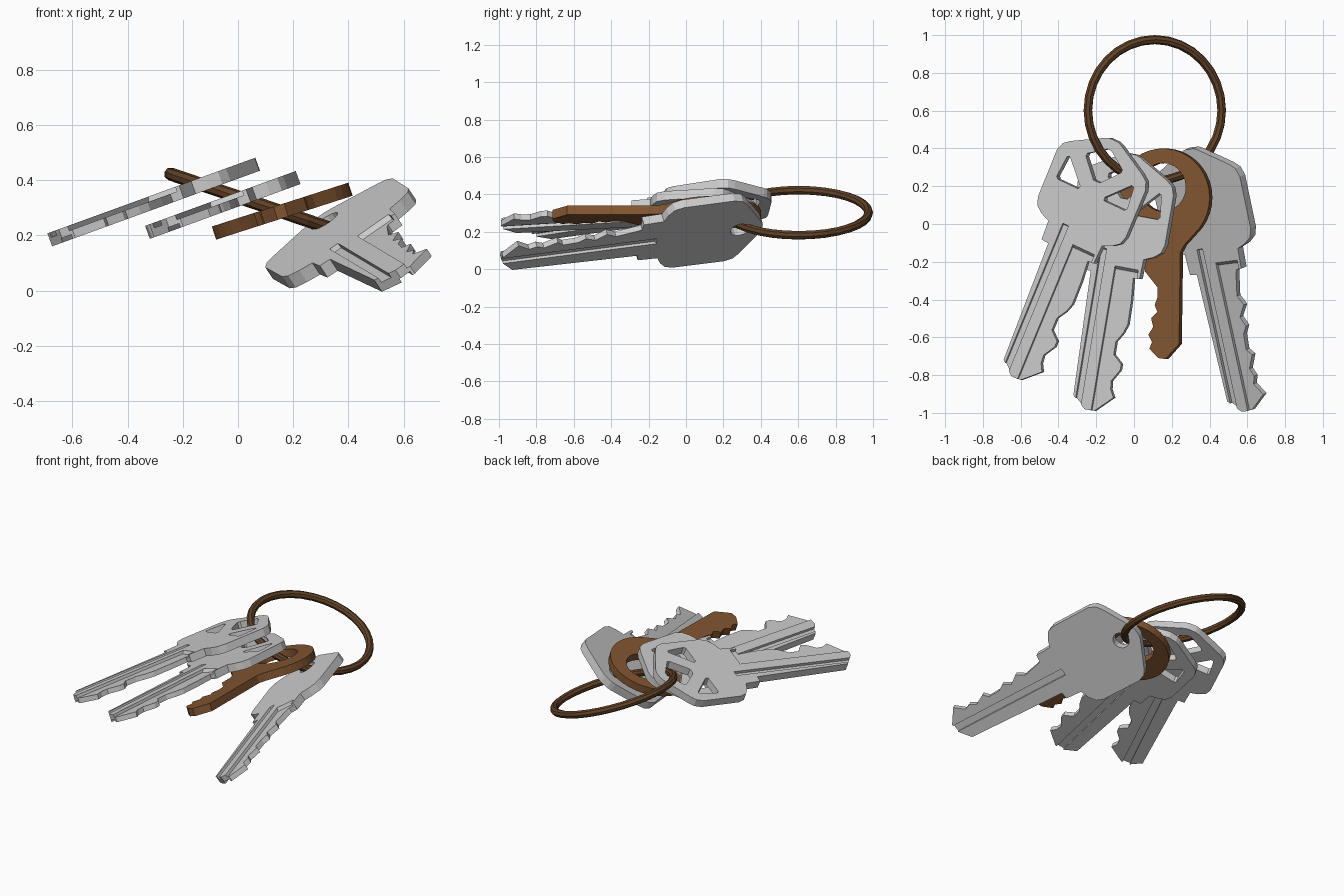
import bpy, bmesh, math
from mathutils import Matrix, Vector

if "Cube" in bpy.data.objects:
    bpy.data.objects.remove(bpy.data.objects["Cube"])

T = 0.05  # key thickness


def material(name, rgb):
    m = bpy.data.materials.new(name)
    m.diffuse_color = (*rgb, 1)
    m.use_nodes = True
    m.node_tree.nodes["Principled BSDF"].inputs["Base Color"].default_value = m.diffuse_color
    return m


def circle(cx, cy, r, n, a0=0.0, a1=360.0, closed=True):
    k = n if closed else n - 1
    return [(cx + r * math.cos(math.radians(a0 + (a1 - a0) * i / k)),
             cy + r * math.sin(math.radians(a0 + (a1 - a0) * i / k))) for i in range(n)]


def plate(name, loops, mat=None):
    """Flat plate from an outline plus hole loops, centred on local z = 0."""
    bm = bmesh.new()
    for loop in loops:
        vs = [bm.verts.new((x, y, -T / 2)) for x, y in loop]
        for a, b in zip(vs, vs[1:] + vs[:1]):
            bm.edges.new((a, b))
    bmesh.ops.triangle_fill(bm, use_beauty=True, use_dissolve=False, edges=bm.edges[:])
    ext = bmesh.ops.extrude_face_region(bm, geom=bm.faces[:])
    up = [g for g in ext["geom"] if isinstance(g, bmesh.types.BMVert)]
    bmesh.ops.translate(bm, verts=up, vec=(0, 0, T))
    bmesh.ops.recalc_face_normals(bm, faces=bm.faces[:])
    me = bpy.data.meshes.new(name)
    bm.to_mesh(me)
    bm.free()
    ob = bpy.data.objects.new(name, me)
    bpy.context.collection.objects.link(ob)
    if mat:
        me.materials.append(mat)
    return ob


def mill(ob, cuts):
    """Cut lengthwise grooves; each cut is (u0, u1, v_head, z0, z1, runout)."""
    bm = bmesh.new()
    for u0, u1, vh, z0, z1, run in cuts:
        res = bmesh.ops.create_cube(bm, size=1)
        for v in res["verts"]:
            deep = (v.co.z < 0) == (z0 > 0)
            v.co = Vector((u1 if v.co.x > 0 else u0,
                           (vh - (run if deep else 0)) if v.co.y > 0 else -1.2,
                           z1 if v.co.z > 0 else z0))
    me = bpy.data.meshes.new("groove_cutter")
    bm.to_mesh(me)
    bm.free()
    cutter = bpy.data.objects.new("groove_cutter", me)
    cutter.hide_render = True
    bpy.context.collection.objects.link(cutter)
    mod = ob.modifiers.new("grooves", "BOOLEAN")
    mod.operation, mod.solver, mod.object = "DIFFERENCE", "EXACT", cutter
    bpy.context.view_layer.objects.active = ob
    bpy.ops.object.modifier_apply(modifier=mod.name)
    bpy.data.objects.remove(cutter)


def tilted(x, y, z, tilt, turn):
    return (Matrix.Translation((x, y, z)) @ Matrix.Rotation(math.radians(-tilt), 4, "Y")
            @ Matrix.Rotation(math.radians(-turn), 4, "Z"))


# Shared steel key outline: mirrored head, toothed right blade edge
HALF = [(.025, .364), (.05, .355), (.22, .262), (.255, .235), (.272, .19), (.27, -.08),
        (.255, -.125), (.215, -.155), (.165, -.175), (.16, -.28), (.118, -.285)]
TIP = [(.025, -1.012), (-.025, -1.012), (-.1, -.95)]
DEEP_TEETH = [(.128, -.4), (.13, -.53), (.112, -.58), (.08, -.63), (.08, -.7), (.13, -.742),
              (.13, -.775), (.09, -.84), (.095, -.885), (.118, -.925)]
FINE_TEETH = [(.11, -.3), (.085, -.42), (.115, -.47), (.075, -.53), (.1, -.58), (.075, -.62),
              (.07, -.7), (.1, -.73), (.065, -.8), (.085, -.84), (.07, -.88), (.115, -.94)]
GROOVES = [(-.085, -.05, -.13, .007, .1, .03), (.012, .145, -.17, .007, .1, .08),
           (-.03, .015, -.17, -.1, -.009, .03)]


def steel_key(name, teeth, holes, matrix):
    outline = HALF + teeth + TIP + [(-x, y) for x, y in reversed(HALF)]
    ob = plate(name, [outline] + holes)
    mill(ob, GROOVES)
    ob.matrix_world = matrix
    return ob


# Head windows of the two upper keys
side = [(.205, .18), (.19, .185), (.075, .065), (.08, .048), (.205, .048), (.217, .06)]
windows = [side, [(-x, y) for x, y in side],
           [(.012, .307), (.108, .24), (.108, .222), (.02, .125),
            (-.02, .125), (-.108, .222), (-.108, .24), (-.012, .307)]]
steel_key("left_key", DEEP_TEETH, windows, tilted(-.237, .111, .346, 20, 23.7))
steel_key("middle_key", DEEP_TEETH, windows, tilted(-.065, .012, .307, 20, 10))

# Right key hangs at a steeper angle and has one round hole
v = Vector((-.21, .97, .125)).normalized()
u = Vector((.81, .12, .57))
u = (u - v * u.dot(v)).normalized()
n = u.cross(v)
rot = Matrix((u, v, n)).transposed().to_4x4()
steel_key("right_key", FINE_TEETH, [circle(0, .245, .05, 16)],
          Matrix.Translation((.385, .035, .2)) @ rot @ Matrix.Diagonal((1.04, 1.04, 1.04, 1)))

# Brown key: round bow with a large eye
bow = circle(0, .14, .26, 30, 232, -48, closed=False)
blade = [(.12, -.11), (.097, -.15), (.09, -.635), (.015, -.715), (-.025, -.71), (-.075, -.66),
         (-.06, -.625), (-.08, -.585), (-.053, -.545), (-.065, -.5), (-.03, -.465),
         (-.045, -.43), (-.03, -.39), (-.03, -.335), (-.1, -.25), (-.1, -.15), (-.125, -.11)]
brown = plate("brown_key", [bow + blade, circle(0, .195, .128, 24)],
              material("brown_metal", (.22, .09, .03)))
brown.matrix_world = tilted(.16, 0, .288, 17.8, 0)

# Key ring
bpy.ops.mesh.primitive_torus_add(major_segments=32, minor_segments=8, major_radius=.374,
                                 minor_radius=.024, location=(.11, .602, .302),
                                 rotation=(0, math.radians(18.8), 0))
ring = bpy.context.object
ring.name = "key_ring"
ring.data.materials.append(material("dark_brown_metal", (.12, .055, .02)))
